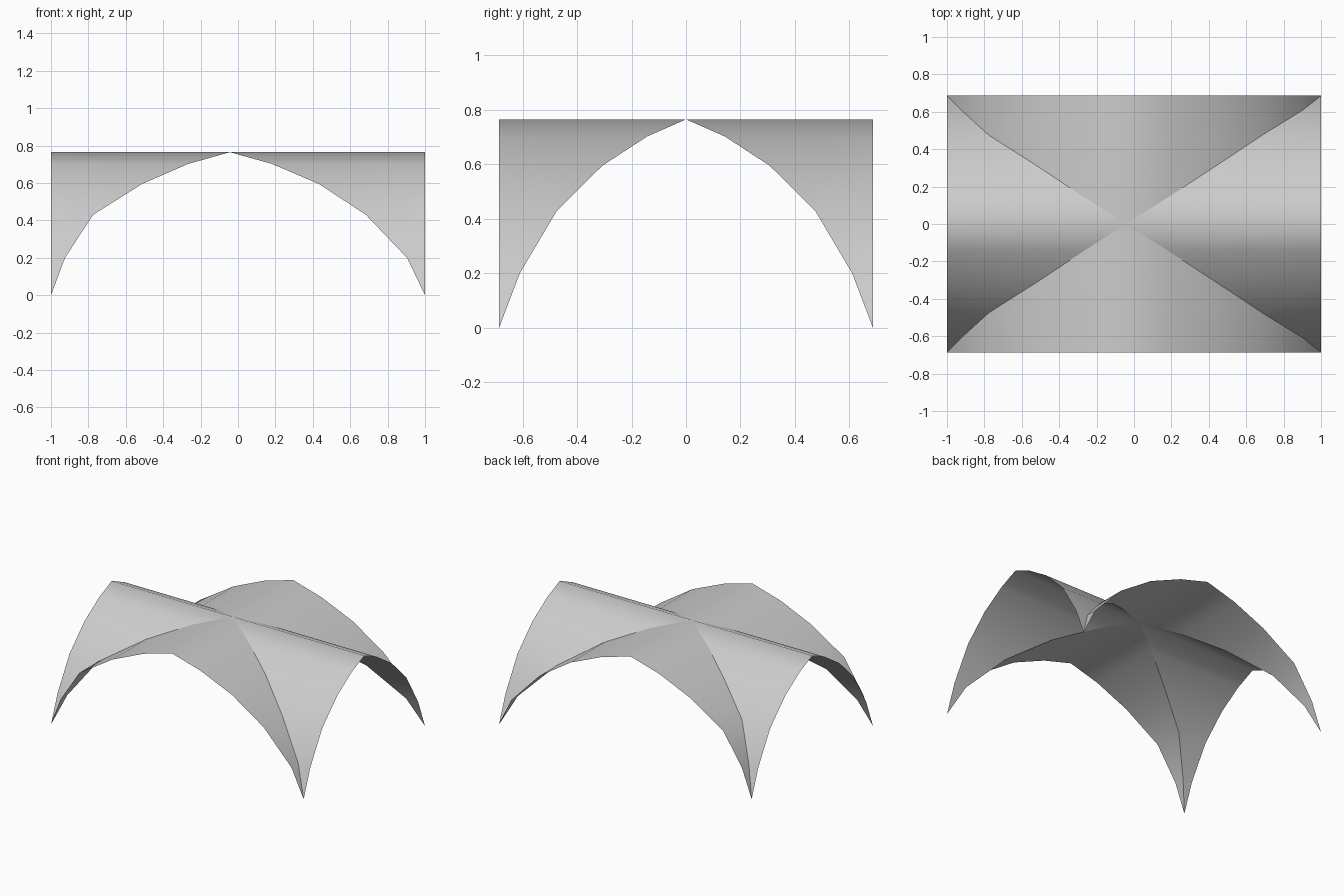
import bpy
import bmesh
from mathutils import Vector

cube = bpy.data.objects.get("Cube")
if cube:
    bpy.data.objects.remove(cube, do_unlink=True)

HALF_X, HALF_Y = 1.0, 0.686

# Levels shared by both arches, from the foot to the crown
LEVELS = [0, 0.2, 0.43, 0.595, 0.702, 0.765]
LEFT_X = [1, 0.904, 0.684, 0.433, 0.182, -0.043]
RIGHT_X = [-1, -0.925, -0.775, -0.513, -0.267, -0.043]
ARCH_Y = [HALF_Y, 0.61, 0.474, 0.307, 0.143, 0]

stone = bpy.data.materials.new("grey stone")
stone.use_nodes = True
GREY = (0.6, 0.6, 0.6, 1)
stone.diffuse_color = GREY
stone.node_tree.nodes["Principled BSDF"].inputs["Base Color"].default_value = GREY


def full_arch(first, second):
    """Join two half arches, foot to crown to foot, sharing the crown."""
    return first + second[-2::-1]


def build_web(name, groin, rim):
    """Curved shell spanning from the groin line out to the rim arch."""
    bm = bmesh.new()
    inner = [bm.verts.new(p) for p in groin]
    outer = [bm.verts.new(p) for p in rim]
    for i in range(len(groin) - 1):
        bm.faces.new((inner[i], inner[i + 1], outer[i + 1], outer[i]))
    # The shell closes to a point at each foot
    bmesh.ops.remove_doubles(bm, verts=bm.verts[:], dist=0.0001)
    for face in bm.faces:
        face.normal_update()
        if face.normal.z < 0:
            face.normal_flip()
        face.smooth = True
    mesh = bpy.data.meshes.new(name)
    bm.to_mesh(mesh)
    bm.free()
    mesh.materials.append(stone)
    web = bpy.data.objects.new(name, mesh)
    bpy.context.collection.objects.link(web)


heights = full_arch(LEVELS, LEVELS)

# Front and back webs
for name, side in (("front_web", -1), ("back_web", 1)):
    xs = full_arch(RIGHT_X, LEFT_X)
    ys = full_arch(ARCH_Y, ARCH_Y)
    groin = [Vector((x, side * y, z)) for x, y, z in zip(xs, ys, heights)]
    rim = [Vector((p.x, side * HALF_Y, p.z)) for p in groin]
    build_web(name, groin, rim)

# Left and right webs
for name, side, half in (("left_web", 1, LEFT_X), ("right_web", -1, RIGHT_X)):
    xs = full_arch(half, half)
    ys = full_arch([-y for y in ARCH_Y], ARCH_Y)
    groin = [Vector(p) for p in zip(xs, ys, heights)]
    rim = [Vector((side * HALF_X, p.y, p.z)) for p in groin]
    build_web(name, groin, rim)
